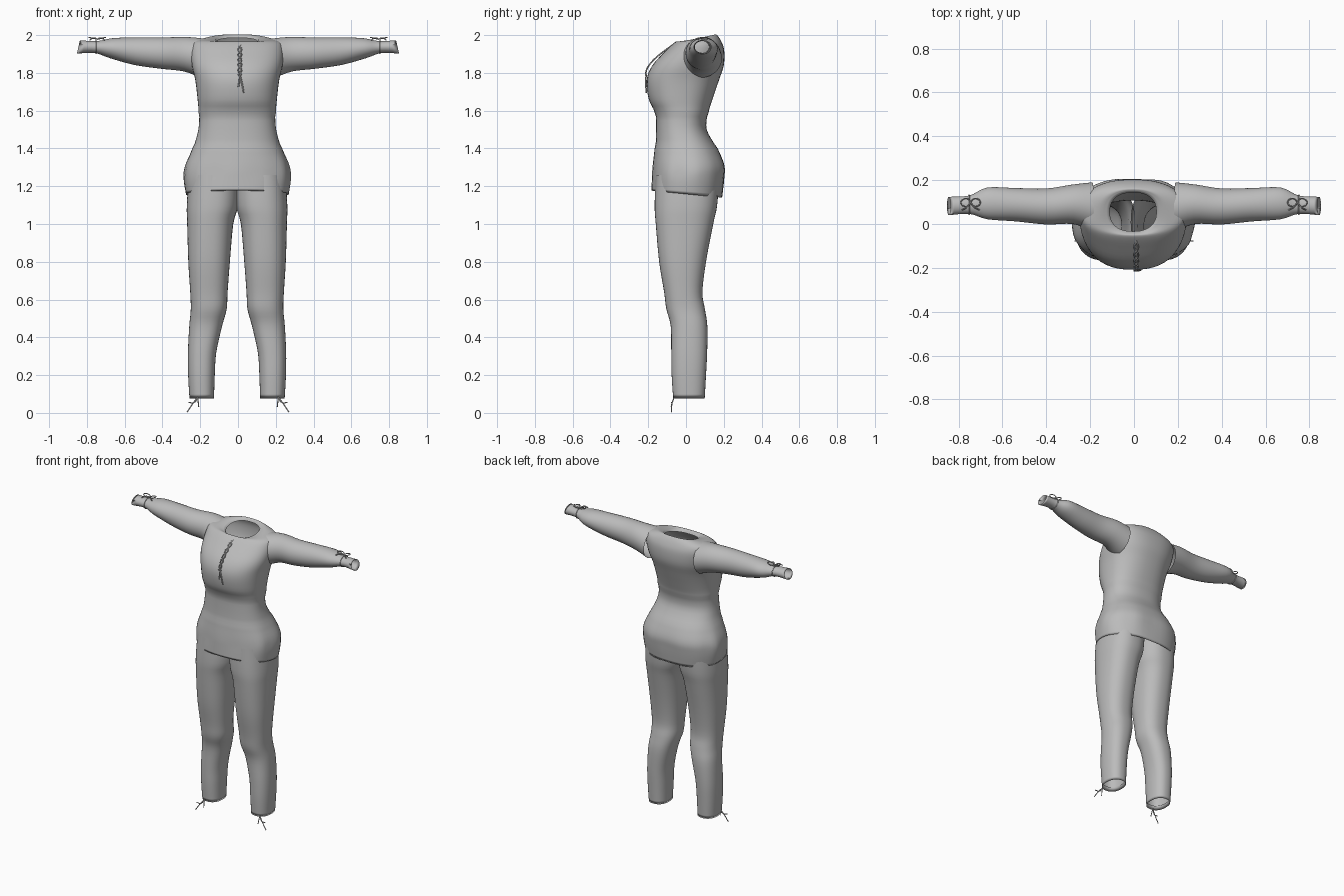
import bpy, bmesh, math
from mathutils import Vector

if "Cube" in bpy.data.objects:
    bpy.data.objects.remove(bpy.data.objects["Cube"])

cloth = bpy.data.materials.new("grey cloth")
cloth.diffuse_color = (0.5, 0.5, 0.5, 1)
cloth.use_nodes = True
cloth.node_tree.nodes["Principled BSDF"].inputs["Base Color"].default_value = cloth.diffuse_color
SIDES = 48


def sgnpow(v, p):
    return math.copysign(abs(v) ** p, v)


def resample(rows, steps=4):
    """Smooth (Catmull-Rom) interpolation between section rows."""
    out = []
    n = len(rows)
    for i in range(n - 1):
        quad = (rows[max(i - 1, 0)], rows[i], rows[i + 1], rows[min(i + 2, n - 1)])
        for s in range(steps):
            t = s / steps
            out.append([b + 0.5 * t * (c - a + t * (2 * a - 5 * b + 4 * c - d
                        + t * (3 * (b - c) + d - a))) for a, b, c, d in zip(*quad)])
    out.append(list(rows[-1]))
    return out


def lip(ring, shift):
    """Copy of an end ring, drawn inwards to turn the hem."""
    mid = sum(ring, Vector()) / len(ring)
    return [mid + (p - mid) * 0.93 + Vector(shift) for p in ring]


def loft(name, rings):
    """Skin closed loops into an open tube."""
    bm = bmesh.new()
    loops = [[bm.verts.new(p) for p in r] for r in rings]
    for a, b in zip(loops, loops[1:]):
        for i in range(SIDES):
            j = (i + 1) % SIDES
            bm.faces.new((a[i], a[j], b[j], b[i])).smooth = True
    bmesh.ops.recalc_face_normals(bm, faces=bm.faces)
    me = bpy.data.meshes.new(name)
    bm.to_mesh(me)
    bm.free()
    me.materials.append(cloth)
    ob = bpy.data.objects.new(name, me)
    bpy.context.collection.objects.link(ob)
    return ob


def flat_ring(z, x0, x1, y0, y1, tilt=0.0, fold=0.0):
    """Horizontal superellipse; tilt raises the back, fold adds pleats."""
    cx, cy, rx, ry = (x0 + x1) / 2, (y0 + y1) / 2, (x1 - x0) / 2, (y1 - y0) / 2
    pts = []
    for i in range(SIDES):
        t = 2 * math.pi * i / SIDES
        k = 1 + fold * (math.sin(7 * t) + 0.6 * math.sin(11 * t + 1))
        u, v = sgnpow(math.cos(t), 0.85), sgnpow(math.sin(t), 0.85)
        pts.append(Vector((cx + rx * u * k, cy + ry * v * k, z + tilt * v)))
    return pts


def sleeve_ring(side, x, y0, y1, z0, z1):
    """Ellipse across an arm."""
    pts = []
    for i in range(SIDES):
        t = 2 * math.pi * i / SIDES
        pts.append(Vector((side * (x - .008 * math.sin(t)),
                           (y0 + y1) / 2 + (y1 - y0) / 2 * math.cos(t),
                           (z0 + z1) / 2 + (z1 - z0) / 2 * math.sin(t))))
    return pts


def cord(name, paths, radius=0.003):
    cu = bpy.data.curves.new(name, 'CURVE')
    cu.dimensions = '3D'
    cu.bevel_depth = radius
    cu.bevel_resolution = 1
    cu.resolution_u = 4
    cu.use_fill_caps = True
    for path in paths:
        sp = cu.splines.new('BEZIER')
        sp.bezier_points.add(len(path) - 1)
        for b, p in zip(sp.bezier_points, path):
            b.co = p
            b.handle_left_type = b.handle_right_type = 'AUTO'
    cu.materials.append(cloth)
    ob = bpy.data.objects.new(name, cu)
    bpy.context.collection.objects.link(ob)


# Tunic: hem, skirt, waist sash, bust, shoulders, neck (z, half width, front, back)
tunic = [
    (1.158, .272, -.182, .192),
    (1.24, .283, -.178, .204),
    (1.31, .275, -.174, .205),
    (1.40, .238, -.166, .168),
    (1.50, .210, -.162, .114),
    (1.59, .205, -.166, .120),
    (1.66, .210, -.197, .140),
    (1.76, .222, -.208, .174),
    (1.84, .240, -.178, .200),
    (1.92, .246, -.105, .202),
    (1.965, .230, -.060, .186),
    (1.982, .160, -.046, .164),
    (1.977, .114, -.040, .150),
]
rings = []
for z, w, y0, y1 in resample(tunic):
    hem = max(0, (1.25 - z) / .09)
    neck = min(1, max(0, (.246 - w) / .1)) if z > 1.92 else 0
    pleat = .013 * max(0, 1 - abs(z - 1.27) / .14)
    sash = .004 if 1.41 < z < 1.59 else 0     # sash pulls the cloth in
    rings.append(flat_ring(z, -w - .004 + sash, w - .004 - sash, y0 + sash, y1 - sash,
                           .022 * neck - .018 * hem, pleat))
loft("tunic", [lip(rings[0], (0, 0, .02))] + rings + [lip(rings[-1], (0, 0, -.012))])

# Sleeve sections: x, front, back, bottom, top
sleeve = [
    (.19, -.030, .190, 1.775, 1.982),
    (.28, .000, .180, 1.808, 1.990),
    (.40, -.002, .162, 1.822, 1.988),
    (.54, .012, .164, 1.842, 1.988),
    (.67, .022, .166, 1.878, 1.984),
    (.75, .046, .130, 1.905, 1.969),
    (.845, .040, .124, 1.902, 1.972),
]

# Leg sections: z, inner x, outer x, front, back
leg = [
    (.077, .122, .252, -.068, .099),
    (.20, .118, .259, -.076, .106),
    (.32, .110, .260, -.078, .112),
    (.46, .079, .253, -.081, .113),
    (.55, .055, .245, -.104, .100),
    (.64, .050, .248, -.116, .087),
    (.80, .038, .258, -.142, .106),
    (1.00, .020, .264, -.160, .144),
    (1.10, -.006, .266, -.166, .165),
    (1.26, -.010, .255, -.160, .176),
]

for side, label in ((-1, "left"), (1, "right")):
    rings = [sleeve_ring(side, *r) for r in resample(sleeve)]
    loft("sleeve_" + label, rings + [lip(rings[-1], (-side * .03, 0, 0))])

    rings = []
    for z, a, b, y0, y1 in resample(leg):
        x0, x1 = sorted((side * a - .005, side * b - .005))
        rings.append(flat_ring(z, x0, x1, y0, y1))
    loft("trouser_leg_" + label, [lip(rings[0], (0, 0, .03))] + rings)

    # Cuff bow: drawstring around the wrist, two loops and loose ends
    cx, cy, cz = side * .745, .098, 1.978
    bow = [[(side * .752, .088 + .044 * math.cos(i * math.pi / 6),
             1.937 + .035 * math.sin(i * math.pi / 6)) for i in range(13)]]
    for k in (-1, 1):
        bow.append([(cx + k * .022 * (1 - math.cos(a)), cy + .018 * math.sin(a),
                     cz + .005 * (1 - math.cos(a)))
                    for a in [i * math.pi / 3 for i in range(7)]])
        bow.append([(cx, cy, cz), (cx + k * .018, cy - .022, cz + .008),
                    (cx + k * .040, cy - .034, cz - .004)])
    cord("cuff_bow_" + label, bow)

    # Ankle ties hanging from the hem
    ax = side * .212
    cord("ankle_ties_" + label,
         [[(ax, -.062, .085), (ax + side * dx * .4, -.073, .055),
           (ax + side * dx, -.078, z)]
          for dx, z in ((.058, .004), (-.004, .032), (.05, .055))])

# Chest lacing: crossed cords down the neck slit, then two hanging ends
slit = [(1.95 - .027 * i, -.068 - .146 * math.sin(i * math.pi / 12)) for i in range(7)]
lacing = [[(.010 + k * (-1) ** i * .009, y, z) for i, (z, y) in enumerate(slit)]
          for k in (-1, 1)]
for dx, z in ((-.008, 1.725), (.020, 1.695)):
    lacing.append([(.010, -.211, 1.79), (.010 + dx / 2, -.213, 1.75),
                   (.010 + dx, -.210, z)])
cord("chest_lacing", lacing, .004)
